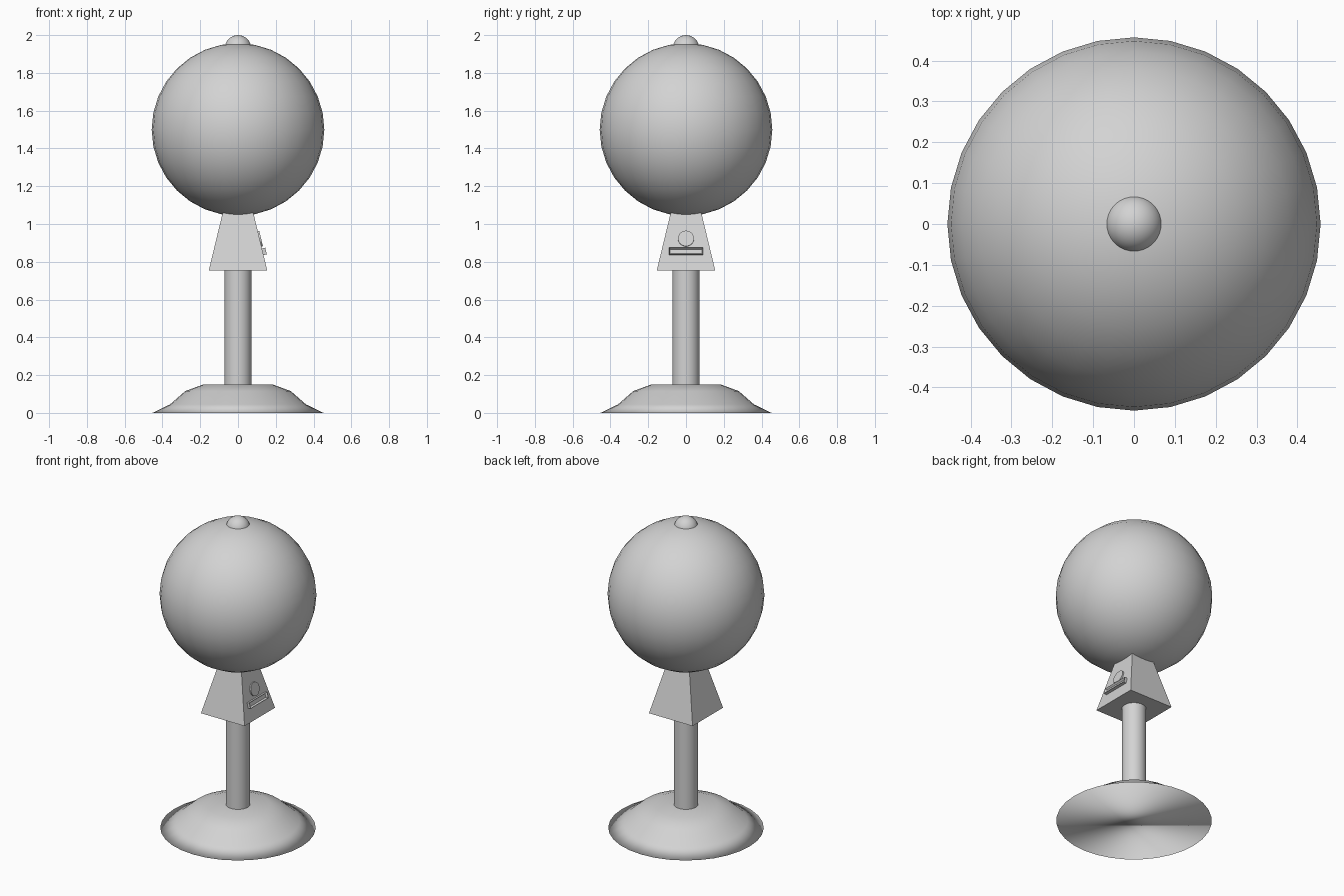
import bpy, bmesh, math
from mathutils import Matrix, Vector

default = bpy.data.objects.get("Cube")
if default:
    bpy.data.objects.remove(default, do_unlink=True)

# Single material
grey = bpy.data.materials.new("light_grey")
grey.use_nodes = True
colour = (0.65, 0.65, 0.65, 1)
grey.diffuse_color = colour
grey.node_tree.nodes["Principled BSDF"].inputs["Base Color"].default_value = colour

SIDES = 32


def finish(bm, name, smooth=True, sharp_angle=None):
    """Turn a bmesh into a named, shaded object."""
    bmesh.ops.recalc_face_normals(bm, faces=bm.faces)
    mesh = bpy.data.meshes.new(name)
    bm.to_mesh(mesh)
    bm.free()
    mesh.materials.append(grey)
    for poly in mesh.polygons:
        poly.use_smooth = smooth
    if sharp_angle:
        mesh.set_sharp_from_angle(angle=math.radians(sharp_angle))
    obj = bpy.data.objects.new(name, mesh)
    bpy.context.collection.objects.link(obj)
    return obj


def ball(name, radius, z):
    bm = bmesh.new()
    bmesh.ops.create_uvsphere(bm, u_segments=SIDES, v_segments=SIDES // 2, radius=radius,
                              matrix=Matrix.Translation((0, 0, z)))
    return finish(bm, name)


def cylinder(name, radius, depth, matrix):
    bm = bmesh.new()
    bmesh.ops.create_cone(bm, cap_ends=True, segments=SIDES, radius1=radius,
                          radius2=radius, depth=depth, matrix=matrix)
    return finish(bm, name, sharp_angle=40)


def lathe(name, profile):
    """Capped solid of revolution from (radius, height) points."""
    bm = bmesh.new()
    rings = []
    for r, z in profile:
        angles = [math.tau * i / SIDES for i in range(SIDES)]
        rings.append([bm.verts.new((r * math.cos(a), r * math.sin(a), z)) for a in angles])
    for low, high in zip(rings, rings[1:]):
        for i in range(SIDES):
            j = (i + 1) % SIDES
            bm.faces.new((low[i], low[j], high[j], high[i]))
    bm.faces.new(rings[0])
    bm.faces.new(rings[-1])
    return finish(bm, name)


# Flared foot, post, globe and cap knob
lathe("base", [(0.453, 0), (0.36, 0.045), (0.28, 0.115), (0.185, 0.15)])
cylinder("post", 0.071, 0.64, Matrix.Translation((0, 0, 0.45)))
ball("globe", 0.457, 1.5)
ball("top_knob", 0.07, 1.93)

# Tapered square housing
LOW, HIGH, BOTTOM, TOP = 0.155, 0.081, 0.753, 1.06
bm = bmesh.new()
bmesh.ops.create_cone(bm, cap_ends=True, segments=4, radius1=LOW * math.sqrt(2),
                      radius2=HIGH * math.sqrt(2), depth=TOP - BOTTOM,
                      matrix=Matrix.Translation((0, 0, (TOP + BOTTOM) / 2))
                      @ Matrix.Rotation(math.pi / 4, 4, 'Z'))
finish(bm, "housing", smooth=False)

# Frame lying on the sloped +x face, local x pointing outward
SLOPE = (LOW - HIGH) / (TOP - BOTTOM)


def on_face(z):
    x = LOW - SLOPE * (z - BOTTOM)
    return Matrix.Translation((x, 0, z)) @ Matrix.Rotation(-math.atan(SLOPE), 4, 'Y')


# Round dial
cylinder("dial", 0.042, 0.016, on_face(0.922) @ Matrix.Rotation(math.pi / 2, 4, 'Y'))

# Tray below the dial with a recessed slot
bm = bmesh.new()
bmesh.ops.create_cube(bm, size=1, matrix=Matrix.Diagonal((0.036, 0.18, 0.036, 1)))
front = [f for f in bm.faces if f.calc_center_median().x > 0.01]
bmesh.ops.inset_region(bm, faces=front, thickness=0.009)
bmesh.ops.translate(bm, verts=front[0].verts, vec=Vector((-0.012, 0, 0)))
bm.transform(on_face(0.853))
finish(bm, "tray", smooth=False)
